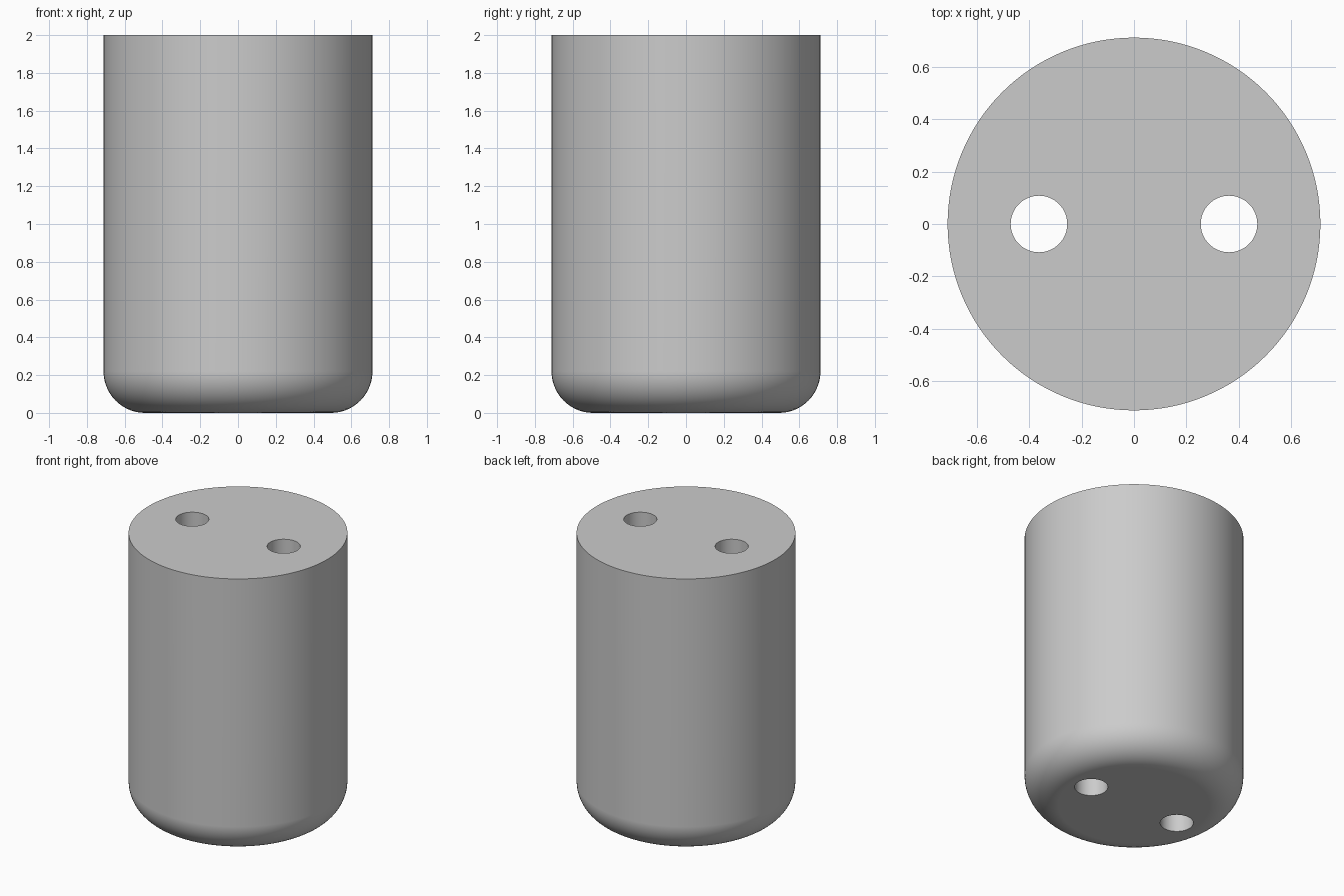
import bpy, bmesh, math

if "Cube" in bpy.data.objects:
    bpy.data.objects.remove(bpy.data.objects["Cube"])

RADIUS, HEIGHT, FILLET = 0.712, 2.0, 0.22
HOLE_X, HOLE_R = 0.363, 0.108
SIDES, STEPS = 128, 14

grey = bpy.data.materials.new("light_grey")
grey.diffuse_color = (0.6, 0.6, 0.6, 1)
grey.use_nodes = True
grey.node_tree.nodes["Principled BSDF"].inputs["Base Color"].default_value = grey.diffuse_color


def select_only(obj):
    bpy.ops.object.select_all(action='DESELECT')
    obj.select_set(True)
    bpy.context.view_layer.objects.active = obj


# Body: stacked rings, rounded at the bottom edge and sharp at the top
profile = []
for i in range(STEPS + 1):
    a = math.pi / 2 * i / STEPS
    profile.append((RADIUS - FILLET + FILLET * math.sin(a),
                    FILLET - FILLET * math.cos(a)))
profile.append((RADIUS, HEIGHT))

bm = bmesh.new()
rings = [[bm.verts.new((r * math.cos(2 * math.pi * k / SIDES),
                        r * math.sin(2 * math.pi * k / SIDES), z))
          for k in range(SIDES)] for r, z in profile]
for low, high in zip(rings, rings[1:]):
    for k in range(SIDES):
        n = (k + 1) % SIDES
        bm.faces.new((low[k], low[n], high[n], high[k]))
bm.faces.new(rings[0][::-1])
bm.faces.new(rings[-1])
mesh = bpy.data.meshes.new("cylinder_body")
bm.to_mesh(mesh)
bm.free()
mesh.materials.append(grey)
body = bpy.data.objects.new("cylinder_body", mesh)
bpy.context.collection.objects.link(body)

# Two round holes running right through the body
for side in (-1, 1):
    bpy.ops.mesh.primitive_cylinder_add(vertices=64, radius=HOLE_R, depth=HEIGHT + 0.4,
                                        location=(side * HOLE_X, 0, HEIGHT / 2))
    cutter = bpy.context.object
    cutter.name = "hole_cutter"
    cutter.hide_render = True
    cutter.data.materials.append(grey)
    select_only(body)
    cut = body.modifiers.new("hole", 'BOOLEAN')
    cut.operation = 'DIFFERENCE'
    cut.solver = 'EXACT'
    cut.object = cutter
    bpy.ops.object.modifier_apply(modifier=cut.name)
    bpy.data.objects.remove(cutter, do_unlink=True)

# Smooth round surfaces, crisp rims, flat end faces
select_only(body)
bpy.ops.object.shade_smooth_by_angle(angle=math.radians(30))
flat = body.modifiers.new("flat_ends", 'WEIGHTED_NORMAL')
flat.keep_sharp = True
